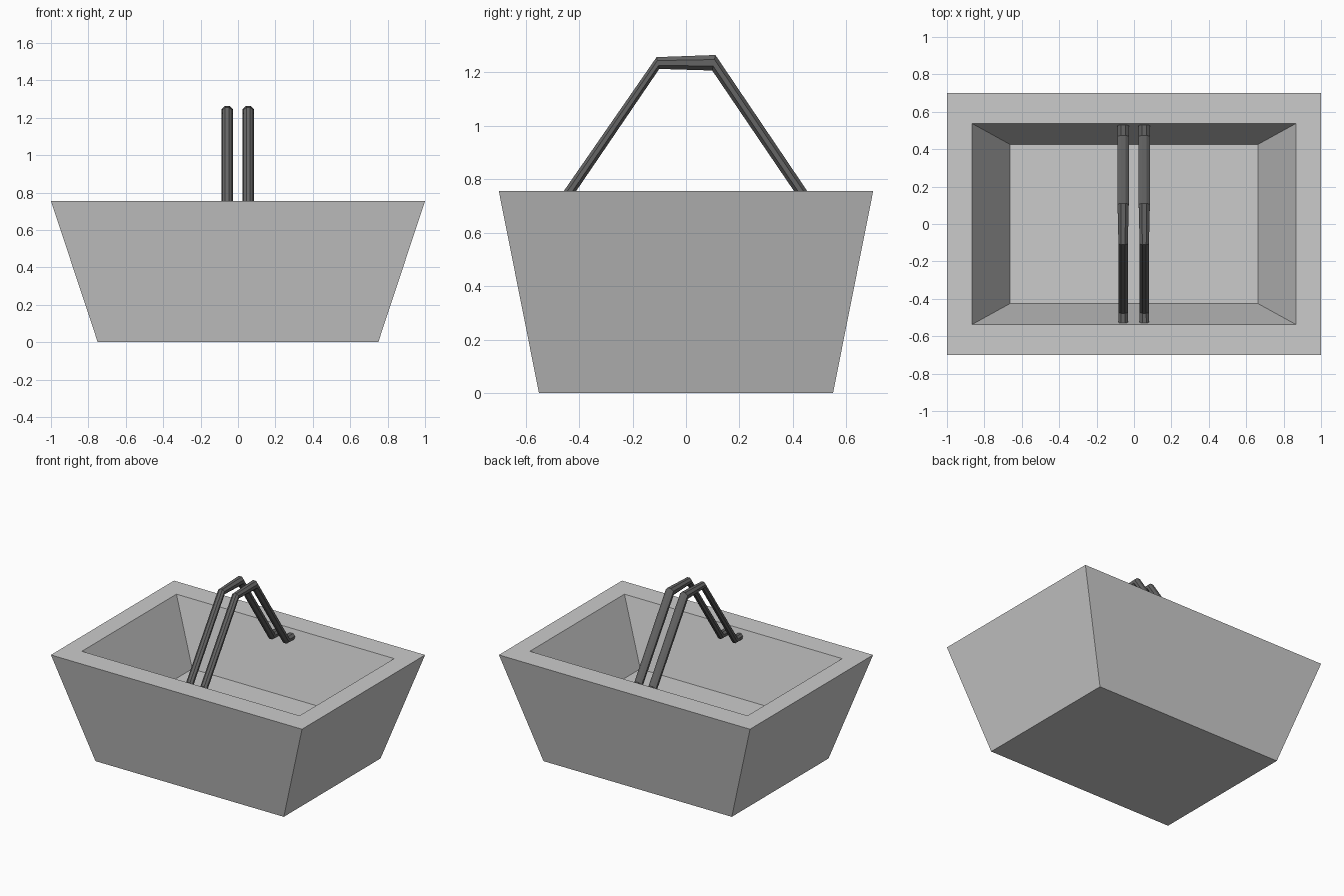
import bpy, bmesh, math
from mathutils import Vector

if "Cube" in bpy.data.objects:
    bpy.data.objects.remove(bpy.data.objects["Cube"])


def finish(bm, name):
    bmesh.ops.recalc_face_normals(bm, faces=bm.faces)
    mesh = bpy.data.meshes.new(name)
    bm.to_mesh(mesh)
    bm.free()
    obj = bpy.data.objects.new(name, mesh)
    bpy.context.collection.objects.link(obj)
    return obj


def loft(name, rings):
    """Skin a list of vertex rings and cap both ends."""
    bm = bmesh.new()
    loops = [[bm.verts.new(p) for p in ring] for ring in rings]
    n = len(loops[0])
    for a, b in zip(loops, loops[1:]):
        for i in range(n):
            j = (i + 1) % n
            bm.faces.new((a[i], a[j], b[j], b[i]))
    bm.faces.new(loops[0])
    bm.faces.new(loops[-1])
    return finish(bm, name)


def rect(hx, hy, z):
    return [(-hx, -hy, z), (hx, -hy, z), (hx, hy, z), (-hx, hy, z)]


# Basket: tapered outside, flat rim, tapered hollow with a raised floor
loft("basket_body", [
    rect(0.75, 0.55, 0.0),
    rect(1.0, 0.70, 0.755),
    rect(0.867, 0.538, 0.755),
    rect(0.662, 0.425, 0.315),
])

# Handles: octagonal bars; each section is (outer y, z), (inner y, z), width
sections = [
    ((-0.55, 0.725), (-0.55, 0.68), 0.052),
    ((-0.478, 0.725), (-0.462, 0.68), 0.05),
    ((-0.11, 1.256), (-0.10, 1.212), 0.05),
    ((0.11, 1.264), (0.098, 1.206), 0.06),
    ((0.474, 0.725), (0.455, 0.68), 0.06),
    ((0.55, 0.725), (0.55, 0.68), 0.06),
]

dark = bpy.data.materials.new("handle_dark")
dark.diffuse_color = (0.13, 0.13, 0.13, 1)
dark.use_nodes = True
dark.node_tree.nodes["Principled BSDF"].inputs["Base Color"].default_value = dark.diffuse_color


def octagon(x, outer, inner, width):
    o, i = Vector((x, *outer)), Vector((x, *inner))
    mid, up = (o + i) / 2, (o - i) / 2
    k = 1 / math.cos(math.pi / 8)
    side = Vector((width / 2, 0, 0))
    angles = [math.pi / 8 + s * math.pi / 4 for s in range(8)]
    return [mid + k * (up * math.cos(a) + side * math.sin(a)) for a in angles]


for name, x in (("left_handle", -0.058), ("right_handle", 0.055)):
    handle = loft(name, [octagon(x, *s) for s in sections])
    handle.data.materials.append(dark)
